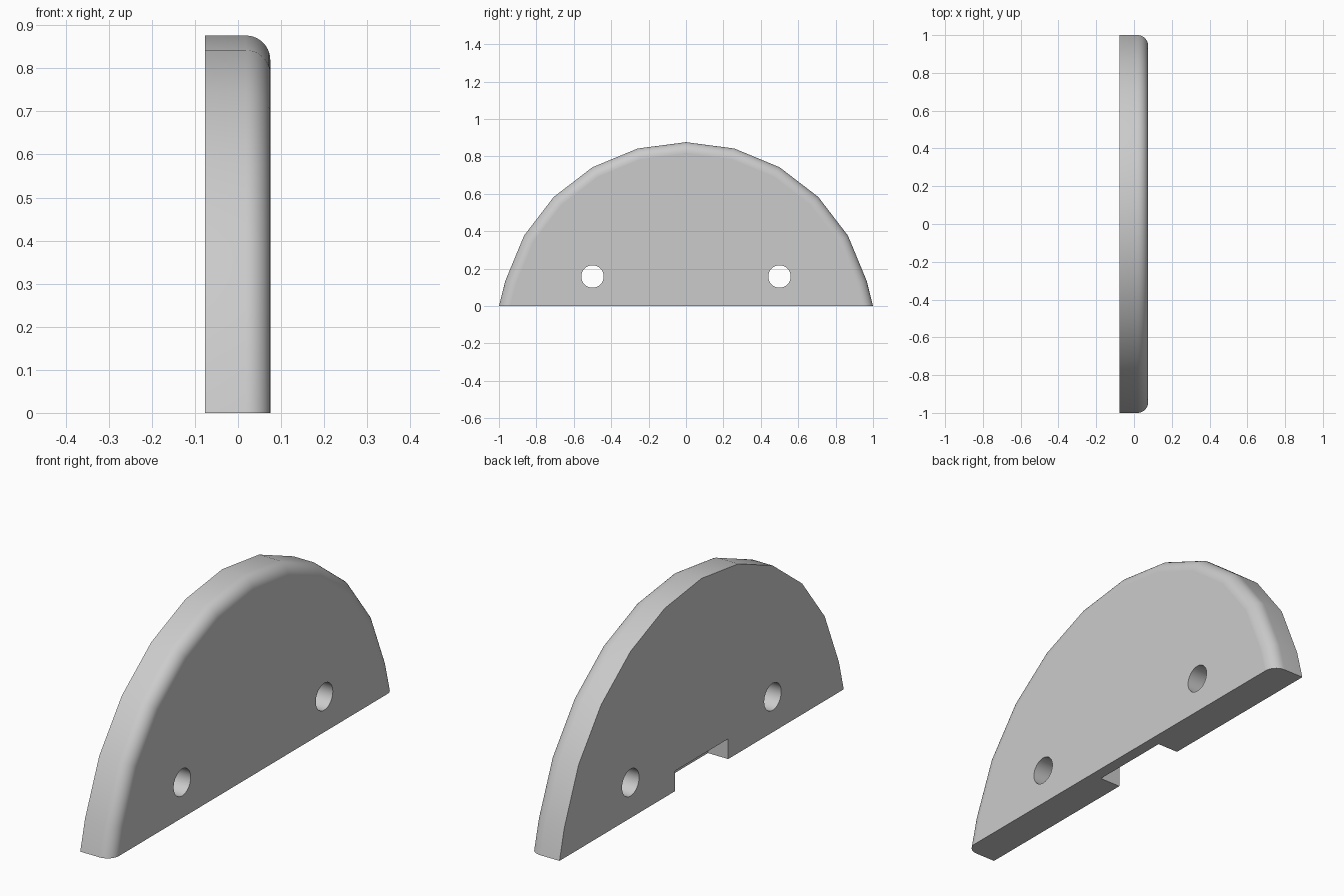
import bpy, bmesh, math
from math import radians, sin, cos, pi

cube = bpy.data.objects.get("Cube")
if cube:
    bpy.data.objects.remove(cube, do_unlink=True)

BACK, FRONT = -0.077, 0.075      # plate faces along x
ROUND = 0.057                    # radius of the rounded rim
DROP = 0.124                     # arc centre below the base
FILLET_STEPS = 10

grey = bpy.data.materials.new("plain_grey")
grey.use_nodes = True
grey.diffuse_color = (0.6, 0.6, 0.6, 1)
grey.node_tree.nodes["Principled BSDF"].inputs["Base Color"].default_value = (0.6, 0.6, 0.6, 1)


def outline(inset):
    """Faceted arch in the yz plane, from one foot to the other."""
    r = 1 - inset
    arc = [(r * cos(radians(a)), r * sin(radians(a)) - DROP) for a in range(15, 166, 15)]
    return [(r, 0)] + arc + [(-r, 0)]


# Arched plate: a flat rim, then a quarter-round towards the front face
sections = [(BACK, 0)]
for i in range(FILLET_STEPS + 1):
    t = i / FILLET_STEPS * pi / 2
    sections.append((FRONT - ROUND + ROUND * sin(t), ROUND * (1 - cos(t))))

bm = bmesh.new()
rings = [[bm.verts.new((x, y, z)) for y, z in outline(inset)] for x, inset in sections]
for a, b in zip(rings, rings[1:]):
    for i in range(len(a) - 1):
        bm.faces.new((a[i], a[i + 1], b[i + 1], b[i]))
bm.faces.new(rings[0])
bm.faces.new(rings[-1])
bm.faces.new([r[0] for r in rings] + [r[-1] for r in reversed(rings)])
bmesh.ops.recalc_face_normals(bm, faces=bm.faces)
mesh = bpy.data.meshes.new("arched_plate")
bm.to_mesh(mesh)
bm.free()
mesh.materials.append(grey)
plate = bpy.data.objects.new("arched_plate", mesh)
bpy.context.collection.objects.link(plate)

# Cutters: two screw holes and a notch in the foot of the back face
cutters = []
for side, name in ((1, "rear_hole_cutter"), (-1, "front_hole_cutter")):
    bpy.ops.mesh.primitive_cylinder_add(vertices=32, radius=0.06, depth=0.5,
                                        location=(0, side * 0.5, 0.158), rotation=(0, pi / 2, 0))
    bpy.context.object.name = name
    cutters.append(bpy.context.object)
bpy.ops.mesh.primitive_cube_add(size=1, location=(BACK, 0, 0))
notch = bpy.context.object
notch.name = "notch_cutter"
notch.scale = (0.2, 0.374, 0.18)
cutters.append(notch)

bpy.ops.object.select_all(action='DESELECT')
plate.select_set(True)
bpy.context.view_layer.objects.active = plate
for cutter in cutters:
    mod = plate.modifiers.new(cutter.name, 'BOOLEAN')
    mod.operation = 'DIFFERENCE'
    mod.solver = 'EXACT'
    mod.object = cutter
    bpy.ops.object.modifier_apply(modifier=mod.name)
for cutter in cutters:
    bpy.data.objects.remove(cutter, do_unlink=True)

# Smooth rim and holes, truly flat front and back faces
bpy.ops.object.shade_smooth_by_angle(angle=radians(30))
for face in plate.data.polygons:
    if abs(face.normal.x) > 0.9995 or abs(face.normal.z) > 0.9995:
        face.use_smooth = False
    face.material_index = 0
